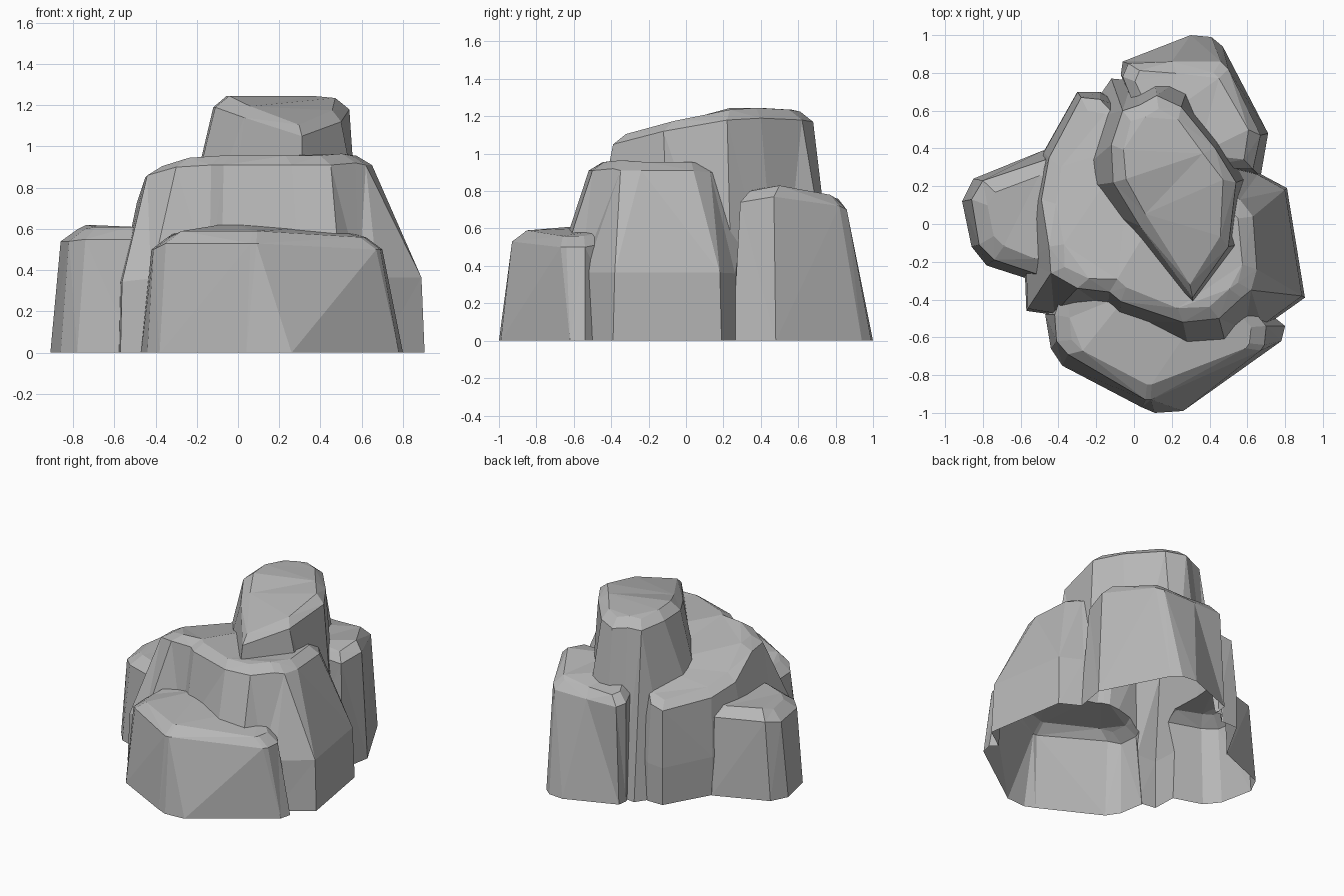
import bpy
import bmesh
from mathutils import Vector

cube = bpy.data.objects.get("Cube")
if cube:
    bpy.data.objects.remove(cube, do_unlink=True)

stone = bpy.data.materials.new("grey stone")
stone.use_nodes = True
grey = (0.47, 0.47, 0.47, 1)
stone.diffuse_color = grey
stone.node_tree.nodes["Principled BSDF"].inputs["Base Color"].default_value = grey


def rock(name, columns, sink, inset=0.07, rise=0.06, kink=None):
    """Loft one boulder. Each column is (foot x, foot y, shoulder x, y, z)."""
    bm = bmesh.new()
    feet = [Vector((c[0], c[1], 0)) for c in columns]
    tops = [Vector(c[2:]) for c in columns]
    centre = sum(tops, Vector()) / len(tops)
    rings = [[f - Vector((0, 0, sink)) for f in feet], feet]
    if kink:
        ring = []
        for f, t in zip(feet, tops):
            p = f.lerp(t, 0.06)
            p.z = t.z * kink
            ring.append(p)
        rings.append(ring)
    rings.append(tops)
    # chamfered crown
    crown = []
    for t in tops:
        d = centre - t
        d.z = 0
        crown.append(t + d.normalized() * inset + Vector((0, 0, rise)))
    rings.append(crown)
    loops = [[bm.verts.new(p) for p in r] for r in rings]
    n = len(columns)
    for lo, hi in zip(loops, loops[1:]):
        for i in range(n):
            j = (i + 1) % n
            bm.faces.new((lo[i], lo[j], hi[j], hi[i]))
    bm.faces.new(loops[0][::-1])
    bm.faces.new(loops[-1])
    bmesh.ops.triangulate(bm, faces=bm.faces[:])
    bmesh.ops.recalc_face_normals(bm, faces=bm.faces[:])
    mesh = bpy.data.meshes.new(name)
    bm.to_mesh(mesh)
    bm.free()
    mesh.materials.append(stone)
    ob = bpy.data.objects.new(name, mesh)
    bpy.context.collection.objects.link(ob)
    return ob


# broad middle boulder with grooves in its front and right sides
body = rock("rock_outcrop", [
    (.3, -.71, .26, -.52, .91), (.5, -.69, .45, -.5, .91),
    (.59, -.57, .57, -.39, .92), (.68, -.55, .62, -.35, .91),
    (.905, -.39, .65, -.24, .91), (.81, .19, .63, .04, .91),
    (.66, .27, .56, .13, .9), (.3, .4, .3, .35, .9),
    (0, .6, -.03, .5, .8), (-.18, .7, -.18, .66, .69),
    (-.3, .7, -.28, .67, .67), (-.48, .38, -.45, .35, .69),
    (-.56, .1, -.49, .13, .73), (-.58, -.2, -.45, -.12, .85),
    (-.57, -.46, -.44, -.26, .86), (-.43, -.48, -.3, -.34, .9),
    (-.14, -.46, -.13, -.36, .91), (-.08, -.52, -.07, -.41, .91),
], sink=.1, inset=.08, rise=.045, kink=.4)

# tall summit boulder sloping down towards the front
summit = rock("summit_rock", [
    (.32, -.6, .31, -.39, 1.05), (-.12, -.14, .03, -.01, 1.14),
    (-.4, .18, -.11, .22, 1.19), (-.27, .55, -.12, .42, 1.19),
    (-.12, .77, -.06, .6, 1.17), (-.01, .76, .03, .63, 1.18),
    (.1, .82, .12, .68, 1.17), (.32, .82, .25, .62, 1.18),
    (.46, .5, .43, .4, 1.19), (.62, .25, .54, .22, 1.18),
    (.72, -.08, .5, -.12, 1.12),
], sink=.13, rise=.055)

# low boulder across the front
front = rock("front_rock", [
    (-.47, -.48, -.42, -.48, .5), (-.44, -.66, -.41, -.62, .5),
    (-.38, -.75, -.35, -.69, .53), (.04, -.97, .06, -.93, .53),
    (.11, -1, .09, -.93, .53), (.26, -.99, .67, -.67, .5),
    (.78, -.62, .69, -.64, .5), (.8, -.54, .7, -.54, .5),
    (.5, -.3, .5, -.3, .55), (-.07, -.3, -.07, -.3, .57),
    (-.36, -.3, -.36, -.3, .53),
], sink=.16, inset=.08)

# low boulder at the side
side = rock("side_rock", [
    (-.91, .12, -.86, .13, .54), (-.86, -.12, -.82, -.11, .54),
    (-.78, -.22, -.74, -.19, .55), (-.5, -.31, -.5, -.27, .55),
    (-.25, -.2, -.25, -.2, .55), (-.25, .3, -.25, .3, .55),
    (-.48, .39, -.47, .34, .55), (-.85, .24, -.8, .23, .56),
], sink=.19, inset=.09)

# medium boulder at the rear
rear = rock("rear_rock", [
    (-.07, .79, -.06, .78, .71), (-.06, .86, -.03, .85, .7),
    (.3, 1, .2, .86, .7), (.41, .99, .46, .86, .7),
    (.47, .94, .5, .82, .72), (.71, .48, .67, .47, .77),
    (.67, .25, .63, .29, .74), (.3, .3, .35, .3, .75),
    (.05, .5, .05, .5, .75),
], sink=.22)

# fuse the boulders into one shell
parts = [summit, front, side, rear]
for part in parts:
    mod = body.modifiers.new("fuse " + part.name, 'BOOLEAN')
    mod.operation = 'UNION'
    mod.solver = 'EXACT'
    mod.object = part
bpy.context.view_layer.update()
fused = bpy.data.meshes.new_from_object(
    body.evaluated_get(bpy.context.evaluated_depsgraph_get()))
body.modifiers.clear()
body.data = fused
for part in parts:
    bpy.data.objects.remove(part, do_unlink=True)

# trim at ground level, leaving the underside open
bm = bmesh.new()
bm.from_mesh(fused)
bmesh.ops.bisect_plane(bm, geom=bm.verts[:] + bm.edges[:] + bm.faces[:],
                       plane_co=(0, 0, 0), plane_no=(0, 0, -1), clear_outer=True)
bm.to_mesh(fused)
bm.free()
fused.materials.clear()
fused.materials.append(stone)
for face in fused.polygons:
    face.use_smooth = False
    face.material_index = 0
